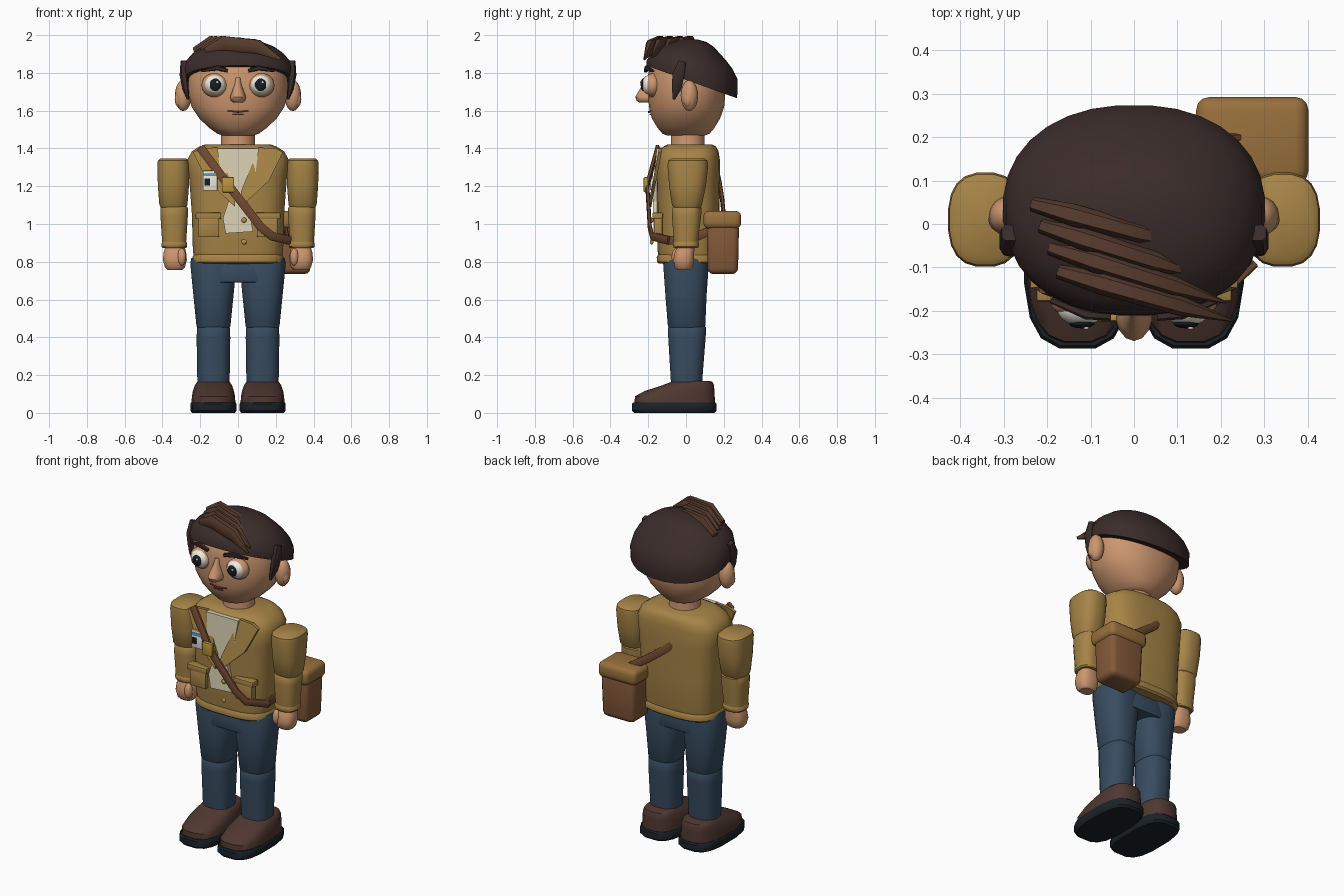
import bpy, bmesh
from math import sin, cos, pi, radians
from mathutils import Vector, Matrix

MATS = {}
COLS = dict(jacket="A58348", trousers="3A4D60", hair="3D302E", skin="CB956F", shoe="503A34",
            sole="20272C", lock="573D31", bag="83593C", flap="97703F", cream="D9CFB2",
            brass="B8943F", white="EFEBE0", dark="1C2326", blue="5BA3B5", strap="714B34", lip="7A4A3C")


def mat(key):
    if key not in MATS:
        m = bpy.data.materials.new(key)
        rgb = [(int(COLS[key][i:i + 2], 16) / 255) ** 2.2 for i in (0, 2, 4)]
        m.diffuse_color = (*rgb, 1)
        MATS[key] = m
    return MATS[key]


def finish(bm, name, col, angle=40):
    bmesh.ops.recalc_face_normals(bm, faces=bm.faces)
    me = bpy.data.meshes.new(name)
    bm.to_mesh(me)
    bm.free()
    me.shade_smooth()
    me.set_sharp_from_angle(angle=radians(angle))
    me.materials.append(mat(col))
    ob = bpy.data.objects.new(name, me)
    bpy.context.collection.objects.link(ob)
    return ob


def skin_rings(bm, rings):
    vs = [[bm.verts.new(p) for p in r] for r in rings]
    n = len(vs[0])
    for a, b in zip(vs, vs[1:]):
        for i in range(n):
            bm.faces.new((a[i], a[(i + 1) % n], b[(i + 1) % n], b[i]))
    bm.faces.new(vs[0])
    bm.faces.new(vs[-1])


def sup(v, p):
    return abs(v) ** (2 / p) * (1 if v >= 0 else -1)


def loft(name, col, cx, secs, p=2.0, n=20, cut=None):
    """Stack of superellipse rings: secs = (z, centre y, half width, half depth)."""
    bm = bmesh.new()
    ang = [2 * pi * (i + .5) / n for i in range(n)]
    skin_rings(bm, [[(cx + rx * sup(cos(a), p), cy + ry * sup(sin(a), p), z) for a in ang]
                    for z, cy, rx, ry in secs])
    if cut:
        g = bm.verts[:] + bm.edges[:] + bm.faces[:]
        bmesh.ops.bisect_plane(bm, geom=g, plane_co=cut[0], plane_no=cut[1], clear_inner=True)
        bmesh.ops.holes_fill(bm, edges=[e for e in bm.edges if e.is_boundary])
    return finish(bm, name, col)


def sweep(name, col, pts, up, n=8):
    """Flattened tube along points (x, y, z, half width, half thickness)."""
    bm, up = bmesh.new(), Vector(up)
    P = [Vector(q[:3]) for q in pts]
    rings = []
    for i, q in enumerate(pts):
        d = P[min(i + 1, len(P) - 1)] - P[max(i - 1, 0)]
        side = d.cross(up).normalized()
        u = side.cross(d).normalized()
        rings.append([P[i] + side * q[3] * sup(cos(a), 3) + u * q[4] * sup(sin(a), 3)
                      for a in [2 * pi * (k + .5) / n for k in range(n)]])
    skin_rings(bm, rings)
    return finish(bm, name, col)


def ball(name, col, loc, r, n=20):
    bm = bmesh.new()
    bmesh.ops.create_uvsphere(bm, u_segments=n, v_segments=n // 2 + 2, radius=1,
                              matrix=Matrix.Translation(loc) @ Matrix.Diagonal((*r, 1)))
    return finish(bm, name, col, 60)


def box(name, col, loc, size, bev=0.01, taper=1.0, segs=2):
    bm = bmesh.new()
    bmesh.ops.create_cube(bm, size=1, matrix=Matrix.Translation(loc) @ Matrix.Diagonal((*size, 1)))
    for v in bm.verts:
        if v.co.z < loc[2]:
            v.co.x = loc[0] + (v.co.x - loc[0]) * taper
            v.co.y = loc[1] + (v.co.y - loc[1]) * taper
    bmesh.ops.bevel(bm, geom=bm.edges[:], offset=bev, segments=segs, affect='EDGES', profile=0.5)
    return finish(bm, name, col)


def plate(name, col, pts, thick):
    """Flat outline (x, y, z) given thickness towards the back."""
    bm = bmesh.new()
    skin_rings(bm, [[(x, y, z) for x, y, z in pts], [(x, y + thick, z) for x, y, z in pts]])
    return finish(bm, name, col, 20)


# Torso, hem, neck and hips
loft("jacket_body", "jacket", 0, [(.80, .01, .23, .15), (.86, .01, .24, .162), (1.05, .012, .245, .165),
     (1.25, .012, .26, .17), (1.34, .012, .27, .168), (1.385, .015, .245, .158), (1.41, .02, .205, .14),
     (1.422, .02, .17, .115)], 3, 28)
loft("jacket_hem", "jacket", 0, [(.79, .01, .232, .153), (.80, .01, .243, .164), (.825, .01, .243, .166),
     (.838, .01, .235, .158)], 3, 28)
loft("neck", "skin", 0, [(1.38, .01, .098, .095), (1.42, .01, .09, .09), (1.52, .01, .09, .09)])
box("hips", "trousers", (0, 0, .74), (.22, .23, .1), .008)

# Head and hair
loft("head", "skin", 0, [(1.468, 0, .08, .1), (1.478, 0, .11, .125), (1.51, 0, .155, .152),
     (1.56, 0, .207, .182), (1.62, .003, .247, .2), (1.70, .004, .265, .206), (1.79, .004, .262, .206),
     (1.87, .0, .235, .18), (1.93, .01, .13, .11)], 2.2, 32)
loft("hair_cap", "hair", 0, [(1.60, .035, .285, .23), (1.70, .036, .3, .238), (1.767, .034, .302, .24),
     (1.82, .018, .295, .23), (1.865, .002, .275, .212), (1.905, -.002, .24, .18), (1.94, .005, .19, .14),
     (1.963, .015, .13, .095), (1.975, .02, .07, .05), (1.979, .02, .02, .015)], 2.2, 32,
     cut=((0, -.2, 1.835), (0, .36, 1)))
for i, (a, b) in enumerate([((-.23, .045), (.12, -.05)), ((-.21, -.005), (.155, -.12)),
                            ((-.19, -.055), (.21, -.18)), ((-.17, -.11), (.225, -.222))]):
    a, b = Vector(a), Vector(b)
    q = [a.lerp(b, t) for t in (0, .25, .7, 1)]
    zs = (1.915, 1.955, 1.95 - .004 * i, 1.915 - .014 * i)
    ws = ((.018, .02), (.027, .042), (.024, .038), (.003, .008))
    sweep(f"hair_lock_{i + 1}", "lock", [(*p, z, *w) for p, z, w in zip(q, zs, ws)], (0, 0, 1))

for s, side in ((-1, "left"), (1, "right")):
    # Face and ears
    sweep(f"sideburn_{side}", "hair", [(.285 * s, -.02, 1.86, .02, .02), (.288 * s, -.04, 1.79, .034, .022),
          (.278 * s, -.05, 1.72, .026, .018), (.265 * s, -.065, 1.66, .006, .006)], (1, 0, 0))
    ball(f"ear_{side}", "skin", (.29 * s, .018, 1.68), (.044, .046, .082), 16)
    ball(f"ear_lobe_{side}", "skin", (.315 * s, .01, 1.66), (.02, .025, .04), 12)
    ball(f"eyelid_{side}", "skin", (.122 * s, -.175, 1.735), (.071, .045, .064))
    ball(f"eyeball_{side}", "white", (.122 * s, -.192, 1.737), (.056, .043, .052))
    ball(f"iris_{side}", "dark", (.12 * s, -.228, 1.737), (.03, .012, .033), 16)
    ball(f"eye_glint_{side}", "white", (.12 * s + .01, -.239, 1.75), (.007, .004, .007), 8)
    sweep(f"eyebrow_{side}", "hair", [(.055 * s, -.213, 1.812, .01, .01), (.11 * s, -.208, 1.826, .014, .012),
          (.19 * s, -.175, 1.81, .006, .008)], (0, 1, 0))

    # Legs and shoes
    x = .13 * s
    loft(f"thigh_{side}", "trousers", x, [(.44, .003, .078, .088), (.46, .003, .091, .1), (.62, 0, .107, .11),
         (.79, 0, .124, .122), (.82, 0, .118, .115)], 2.5)
    loft(f"shin_{side}", "trousers", x, [(.15, .003, .085, .083), (.20, .003, .087, .086), (.40, .005, .09, .1),
         (.45, .006, .088, .102), (.475, .006, .07, .085)], 2.5)
    loft(f"shoe_sole_{side}", "sole", x, [(0, -.062, .115, .215), (.012, -.062, .124, .227),
         (.048, -.062, .124, .227), (.056, -.062, .119, .22)], 3, 16)
    loft(f"shoe_upper_{side}", "shoe", x, [(.05, -.06, .118, .215), (.088, -.059, .115, .213),
         (.115, -.035, .11, .187), (.145, .01, .1, .14), (.163, .03, .088, .112), (.17, .03, .075, .095)], 2.8, 20)

    # Arms and hands
    x = .342 * s
    loft(f"upper_arm_{side}", "jacket", x, [(1.08, .005, .062, .066), (1.1, .005, .075, .08), (1.2, .008, .083, .098),
         (1.31, .01, .086, .109), (1.335, .01, .083, .105), (1.346, .01, .07, .09)], 2.6)
    loft(f"forearm_{side}", "jacket", .338 * s, [(.88, 0, .062, .064), (.93, 0, .066, .067), (1.04, .003, .073, .078),
         (1.085, .005, .073, .078), (1.105, .005, .058, .062)], 2.5)
    loft(f"cuff_{side}", "jacket", .337 * s, [(.872, 0, .062, .062), (.88, 0, .069, .069), (.898, 0, .069, .07),
         (.908, 0, .063, .064)], 2.4)
    loft(f"hand_{side}", "skin", .334 * s, [(.757, -.012, .04, .035), (.77, -.012, .053, .048), (.81, -.012, .064, .056),
         (.85, -.008, .06, .052), (.885, 0, .05, .045)], 2.6)
    ball(f"thumb_{side}", "skin", (.298 * s, -.052, .825), (.024, .024, .046), 14)

    # Lapels and pockets
    plate(f"lapel_{side}", "jacket", [(px * s, -.2 + (pz - 1.1) * .19, pz) for px, pz in
          ((.11, 1.405), (.2, 1.40), (.238, 1.38), (.165, 1.23), (.015, 1.09), (.015, 1.17))], .018)
    box(f"pocket_{side}", "jacket", (.155 * s, -.148, .98), (.11, .045, .1), .006)
    box(f"pocket_flap_{side}", "jacket", (.157 * s, -.15, 1.043), (.135, .056, .034), .006)

# Nose and mouth
loft("nose", "skin", 0, [(1.642, -.205, .022, .04), (1.652, -.205, .037, .056), (1.672, -.205, .043, .064),
     (1.70, -.203, .033, .05), (1.74, -.2, .018, .028), (1.775, -.197, .012, .014)], 2, 14)
sweep("mouth", "lip", [(-.055, -.187, 1.598, .004, .006), (0, -.197, 1.593, .005, .006),
      (.055, -.187, 1.598, .004, .006)], (0, 1, 0), 6)
sweep("lower_lip", "lip", [(-.03, -.19, 1.58, .003, .005), (.03, -.19, 1.58, .003, .005)], (0, 1, 0), 6)

# Shirt front and buttons
plate("shirt_front", "cream", [(-.11, -.155, 1.40), (.11, -.155, 1.40), (.09, -.17, 1.25), (.05, -.175, 1.12),
      (.08, -.172, .96), (-.065, -.172, .95), (-.08, -.172, 1.03), (-.05, -.175, 1.12), (-.09, -.17, 1.25)], .03)
for i, z in enumerate((1.02, .905)):
    ball(f"button_{i + 1}", "brass", (.032, -.182, z), (.014, .01, .014), 12)

# Name card without lettering
box("card", "white", (-.147, -.182, 1.23), (.076, .016, .105), .003)
box("card_stripe", "blue", (-.147, -.191, 1.262), (.07, .006, .018), .001)
box("card_picture", "dark", (-.163, -.191, 1.222), (.028, .006, .038), .001)

# Strap, buckle and shoulder bag
w = (.024, .011)
sweep("strap_front", "strap", [(-.2, -.15, 1.405, *w), (-.05, -.205, 1.205, *w), (.12, -.192, .985, *w),
      (.18, -.18, .935, *w), (.275, -.09, .913, *w)], (0, 1, 0))
sweep("strap_side", "strap", [(.262, -.1, .913, *w), (.262, .03, .92, *w), (.25, .16, .98, *w)], (1, 0, 0))
sweep("strap_back", "strap", [(.25, .2, 1.04, *w), (.12, .192, 1.125, *w), (0, .178, 1.215, *w),
      (-.14, .14, 1.39, *w)], (0, 1, 0))
box("strap_buckle", "brass", (-.053, -.212, 1.208), (.066, .024, .08), .006)
box("bag_body", "bag", (.275, .195, .87), (.23, .172, .27), .03, .93, 3)
box("bag_flap", "flap", (.272, .192, 1.022), (.258, .2, .095), .03, 1.0, 3)
